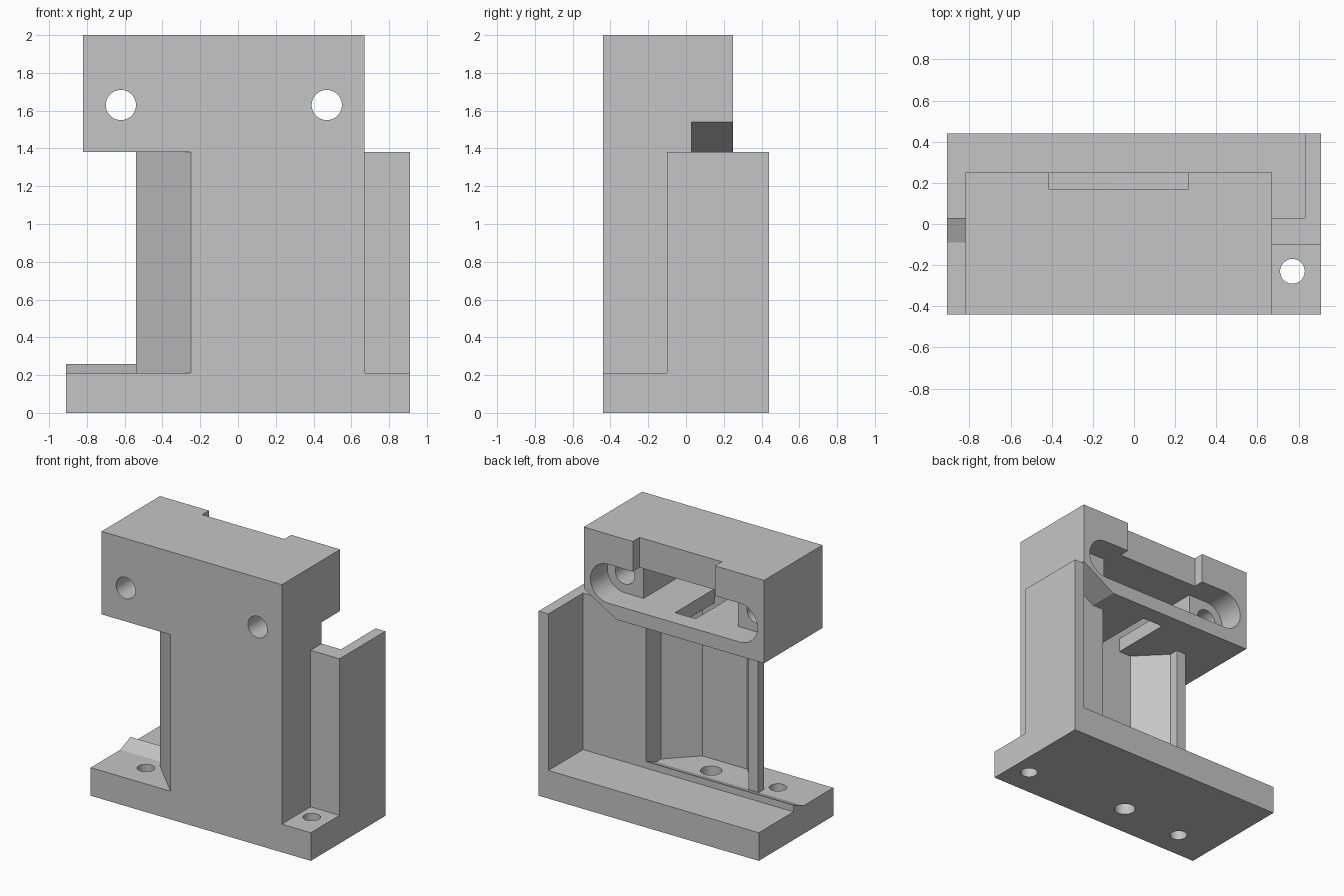
import bpy, bmesh, math
from mathutils import Vector

cube = bpy.data.objects.get("Cube")
if cube:
    bpy.data.objects.remove(cube, do_unlink=True)

grey = bpy.data.materials.new("plain grey")
grey.use_nodes = True
COLOUR = (0.56, 0.56, 0.56, 1)
grey.diffuse_color = COLOUR
for node in grey.node_tree.nodes:
    if node.type == 'BSDF_PRINCIPLED':
        node.inputs["Base Color"].default_value = COLOUR


def prism(name, outline, axis, lo, hi):
    """Extrude a 2D outline along an axis: x takes (y, z), y takes (x, z), z takes (x, y)."""
    place = {'x': lambda a, b, t: (t, a, b),
             'y': lambda a, b, t: (a, t, b),
             'z': lambda a, b, t: (a, b, t)}[axis]
    bm = bmesh.new()
    face = bm.faces.new([bm.verts.new(place(a, b, lo)) for a, b in outline])
    moved = bmesh.ops.extrude_face_region(bm, geom=[face])["geom"]
    shift = Vector(place(0, 0, hi - lo))
    bmesh.ops.translate(bm, vec=shift, verts=[v for v in moved if isinstance(v, bmesh.types.BMVert)])
    bmesh.ops.recalc_face_normals(bm, faces=bm.faces)
    mesh = bpy.data.meshes.new(name)
    bm.to_mesh(mesh)
    bm.free()
    mesh.materials.append(grey)
    obj = bpy.data.objects.new(name, mesh)
    bpy.context.collection.objects.link(obj)
    return obj


def box(name, x, y, z):
    return prism(name, [(x[0], y[0]), (x[1], y[0]), (x[1], y[1]), (x[0], y[1])], 'z', *z)


def arc(cx, cy, r, start, sweep, steps):
    angles = [start + sweep * i / steps for i in range(steps + 1)]
    return [(cx + r * math.cos(t), cy + r * math.sin(t)) for t in angles]


def hole(cx, cy, r, axis, lo, hi):
    return prism("hole_cutter", arc(cx, cy, r, 0, math.tau, 48)[:-1], axis, lo, hi)


def cut(obj, cutters):
    """Subtract the cutters, bake the result and remove them."""
    for c in cutters:
        c.hide_render = True
        mod = obj.modifiers.new("cut", 'BOOLEAN')
        mod.operation, mod.solver, mod.object = 'DIFFERENCE', 'EXACT', c
    bpy.context.view_layer.update()
    graph = bpy.context.evaluated_depsgraph_get()
    mesh = bpy.data.meshes.new_from_object(obj.evaluated_get(graph))
    obj.modifiers.clear()
    obj.data = mesh
    for c in cutters:
        bpy.data.objects.remove(c, do_unlink=True)


MID = -0.075                       # centre line of the head and column
FLOOR, SHOULDER, TOP = 0.21, 1.38, 2.0
FRONT, BACK, SIDE = -0.44, 0.44, 0.91

# Base plate with its screw holes
base = box("base_plate", (-SIDE, SIDE), (FRONT, BACK), (0, FLOOR))
cut(base, [hole(x, y, r, 'z', -0.1, 0.4)
           for x, y, r in ((-0.60, -0.23, 0.06), (0.77, -0.23, 0.06), (MID, -0.19, 0.073))])

# Sloped ridge across the base
ridge = prism("base_ridge", [(-0.09, FLOOR), (0.03, FLOOR), (0.03, 0.26)], 'x', -SIDE, 0.31)

# Column with a tapered recess at the back and an angled side wall
column = prism("column", [
    (-0.25, FRONT), (0.67, FRONT), (0.67, -0.10), (SIDE, -0.10), (SIDE, BACK),
    (0.83, BACK), (0.83, 0.03), (0.31, 0.03), (0.31, -0.15), (0.11, -0.35),
    (-0.26, -0.35), (-0.46, -0.15), (-0.46, -0.08), (-0.54, -0.08), (-0.54, -0.15),
], 'z', FLOOR, SHOULDER)

# Head block: rounded pocket, deep chamber, floor slot, rear notch, corner chamfer, bolt holes
head = box("head_block", (-0.82, 0.67), (FRONT, 0.25), (SHOULDER, TOP))
bolt_x, bolt_z, pocket_r = (MID - 0.545, MID + 0.545), 1.63, 0.145
low, high = bolt_z - pocket_r, bolt_z + pocket_r
pocket = (arc(bolt_x[1], bolt_z, pocket_r, -math.pi / 2, math.pi, 24)
          + arc(bolt_x[0], bolt_z, pocket_r, math.pi / 2, math.pi, 24))
cut(head, [
    prism("pocket_cutter", pocket, 'y', 0.05, 0.4),
    box("chamber_cutter", (MID - 0.39, MID + 0.39), (-0.35, 0.1), (low, high)),
    box("slot_cutter", (MID - 0.085, MID + 0.085), (-0.35, 0.115), (1.3, 1.55)),
    box("notch_cutter", (MID - 0.34, MID + 0.34), (0.17, 0.4), (1.7, 2.1)),
    prism("chamfer_cutter", [(0.40, SHOULDER), (0.40, 1.3), (0.77, 1.3), (0.77, 1.6), (0.67, 1.54)],
          'y', 0.03, 0.4),
] + [hole(x, bolt_z, 0.08, 'y', -0.6, 0.1) for x in bolt_x])

# Smooth the round walls, keep the edges crisp
bpy.ops.object.select_all(action='DESELECT')
for part in (base, ridge, column, head):
    part.select_set(True)
bpy.context.view_layer.objects.active = head
bpy.ops.object.shade_smooth_by_angle(angle=math.radians(30))
